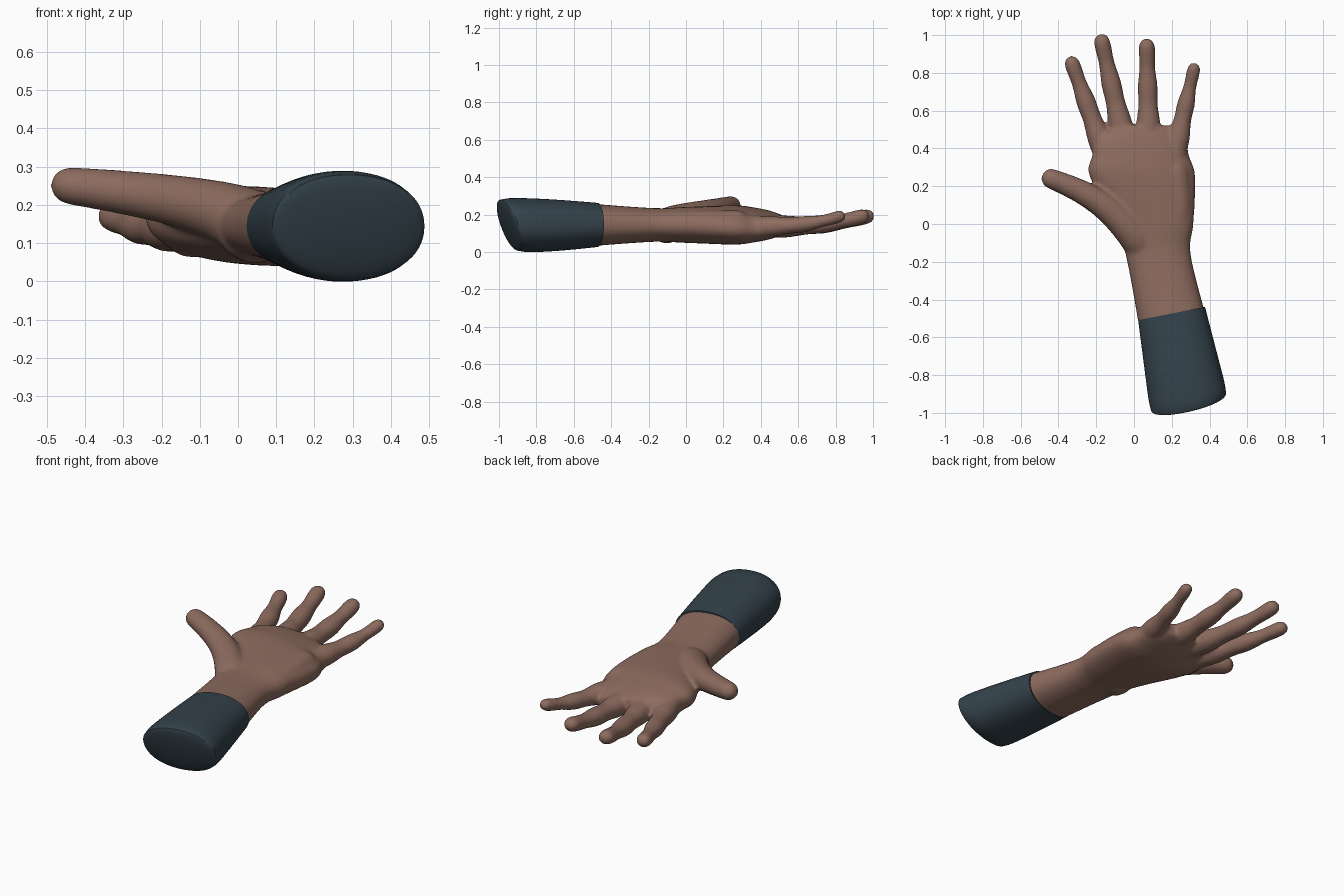
import bpy
import bmesh
from math import cos, sin, pi, copysign
from mathutils import Vector

if "Cube" in bpy.data.objects:
    bpy.data.objects.remove(bpy.data.objects["Cube"])


def material(name, rgb):
    mat = bpy.data.materials.new(name)
    mat.use_nodes = True
    mat.diffuse_color = (*rgb, 1)
    shader = mat.node_tree.nodes["Principled BSDF"]
    shader.inputs["Base Color"].default_value = (*rgb, 1)
    return mat


def mix(start, end, t):
    return start + (end - start) * t


def signed_power(value, exponent):
    return copysign(abs(value) ** exponent, value)


def add_loft(bm, rings, roundness=1.0, sides=32):
    """Closed loft through rings given as (centre, half side, half up)."""
    loops = []
    for centre, side, up in rings:
        loop = []
        for i in range(sides):
            angle = 2 * pi * i / sides
            across = side * signed_power(cos(angle), roundness)
            along = up * signed_power(sin(angle), roundness)
            loop.append(bm.verts.new(centre + across + along))
        loops.append(loop)
    for near, far in zip(loops, loops[1:]):
        for i in range(sides):
            j = (i + 1) % sides
            bm.faces.new((near[i], near[j], far[j], far[i]))
    bm.faces.new(loops[0][::-1])
    bm.faces.new(loops[-1])


def spline(points, steps=5):
    """Smooth interpolation that passes through every point."""
    points = [Vector(p) for p in points]
    padded = [points[0]] + points + [points[-1]]
    result = []
    for before, start, end, after in zip(padded, padded[1:], padded[2:], padded[3:]):
        leave, arrive = (end - before) / 2, (after - start) / 2
        for step in range(steps):
            t = step / steps
            ease = t * t * (3 - 2 * t)
            result.append(mix(start, end, ease) + leave * t * (1 - t) ** 2
                          - arrive * t * t * (1 - t))
    return result + [points[-1]]


def add_digit(bm, base, tip, thick, thin, curl=3, bow=0.0, joints=0.0, steps=24):
    """Tapered tube with swollen joints, domed ends and an upward curl."""
    base, tip = Vector(base), Vector(tip)
    sideways = Vector((0, 0, 1)).cross(tip - base).normalized()
    path = []
    for i in range(steps + 1):
        t = i / steps
        point = mix(base, tip, t) + sideways * bow * sin(pi * t)
        point.z = mix(base.z, tip.z, t ** curl)
        path.append(point)
    rings = []
    for i, point in enumerate(path):
        t = i / steps
        heading = (path[min(i + 1, steps)] - path[max(i - 1, 0)]).normalized()
        side = heading.cross(Vector((0, 0, 1))).normalized()
        up = side.cross(heading)
        radius = mix(thick, thin, t ** 0.7) + joints * cos(6 * pi * (t - 0.65))
        domes = [0]
        if i == 0:
            domes = [-pi / 2.2, -pi / 3, -pi / 6, 0]
        elif i == steps:
            domes = [0, pi / 8, pi / 4, pi / 2.8, pi / 2.2]
        for dome in domes:
            size = radius * cos(dome)
            rings.append((point + heading * radius * sin(dome), side * size, up * size * 0.93))
    add_loft(bm, rings)


def make_object(name, bm, mat):
    bmesh.ops.recalc_face_normals(bm, faces=bm.faces[:])
    mesh = bpy.data.meshes.new(name)
    bm.to_mesh(mesh)
    bm.free()
    mesh.materials.append(mat)
    mesh.shade_smooth()
    ob = bpy.data.objects.new(name, mesh)
    bpy.context.collection.objects.link(ob)
    return ob


skin = material("skin brown", (0.27, 0.15, 0.115))
cloth = material("cuff slate blue", (0.034, 0.055, 0.07))
bm = bmesh.new()

# Wrist and palm: x, y, half width, half height; the palm rolls toward the thumb
outline = [
    (0.2, -0.5, 0.175, 0.113),
    (0.13, -0.17, 0.17, 0.09),
    (0.11, 0, 0.205, 0.096),
    (0.045, 0.25, 0.28, 0.103),
    (0.035, 0.36, 0.257, 0.09),
    (0.04, 0.45, 0.23, 0.07),
    (0.05, 0.52, 0.15, 0.045),
]
rings = []
for x, y, width, height in spline(outline):
    yaw, roll = max(0, -y) * 0.4, -max(0, y) * 0.25
    rings.append((Vector((x, y, 0.145)), Vector((1, yaw, roll)) * width, Vector((0, 0, height))))
add_loft(bm, rings, roundness=0.9)

# Index, middle, ring and little fingers: base, tip and tip radius
fingers = [
    ((-0.12, 0.28, 0.135), (-0.328, 0.85, 0.17), 0.038),
    ((-0.03, 0.34, 0.135), (-0.17, 0.965, 0.19), 0.04),
    ((0.08, 0.34, 0.135), (0.068, 0.94, 0.19), 0.04),
    ((0.2, 0.3, 0.135), (0.317, 0.82, 0.19), 0.032),
]
for base, tip, radius in fingers:
    add_digit(bm, base, tip, thick=0.077, thin=radius, joints=0.003)

# Thumb with its fleshy base
add_digit(bm, base=(0.04, -0.1, 0.14), tip=(-0.438, 0.24, 0.25), thick=0.1, thin=0.053,
          curl=0.6, bow=-0.045)

# Fleshy pad on the little-finger side
add_digit(bm, base=(0.2, -0.08, 0.15), tip=(0.22, 0.27, 0.155), thick=0.083, thin=0.075, bow=-0.02)

# Fuse everything into one smooth skin
hand = make_object("hand", bm, skin)
fuse = hand.modifiers.new("fuse", "REMESH")
fuse.mode = "VOXEL"
fuse.voxel_size = 0.01
fuse.use_smooth_shade = True
soften = hand.modifiers.new("soften", "SMOOTH")
soften.factor = 0.5
soften.iterations = 9

# Sleeve cuff, swelling toward a slanted rear end with a rounded rim
bm = bmesh.new()
opening, rear = Vector((0.199, -0.474, 0.145)), Vector((0.289, -0.941, 0.144))
rings = []
for step in range(13):
    t = step / 12
    rim = 1 - 0.06 * max(0, t * 12 - 10) ** 2 / 4
    side = mix(Vector((0.177, 0.035, 0)), Vector((0.205, 0.046, 0)), t)
    up = Vector((0, -0.05 * t, mix(0.118, 0.146, sin(t * pi / 2))))
    rings.append((mix(opening, rear, t), side * (rim + 1) / 2, up * rim))

# Gently domed closure of the cuff
bulge = (rear - opening).normalized() * 0.025
centre, side, up = rings[-1]
for step in range(1, 8):
    angle = step * pi / 16
    rings.append((centre + bulge * sin(angle), side * cos(angle), up * cos(angle)))
add_loft(bm, rings, roundness=0.93, sides=64)
cuff = make_object("sleeve_cuff", bm, cloth)
cuff.data.set_sharp_from_angle(angle=pi / 5)
